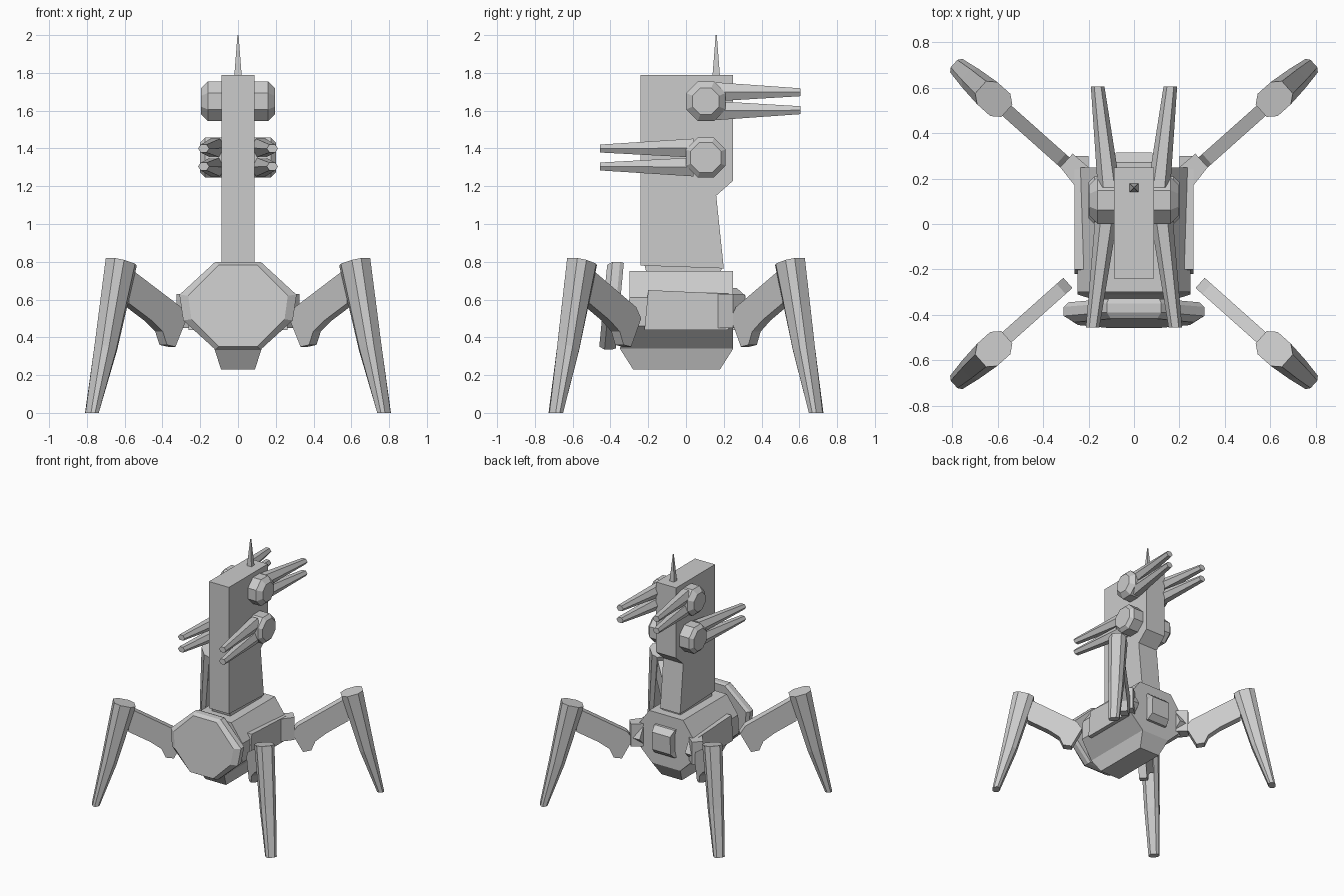
import bpy, bmesh, math
from mathutils import Vector

if "Cube" in bpy.data.objects:
    bpy.data.objects.remove(bpy.data.objects["Cube"])


def loft(name, rings):
    """Skin a list of equal-length point rings and cap both ends."""
    bm = bmesh.new()
    vs = [[bm.verts.new(p) for p in ring] for ring in rings]
    n = len(rings[0])
    for a, b in zip(vs, vs[1:]):
        for i in range(n):
            j = (i + 1) % n
            bm.faces.new((a[i], a[j], b[j], b[i]))
    bm.faces.new(vs[0][::-1])
    bm.faces.new(vs[-1])
    bmesh.ops.recalc_face_normals(bm, faces=bm.faces)
    me = bpy.data.meshes.new(name)
    bm.to_mesh(me)
    bm.free()
    ob = bpy.data.objects.new(name, me)
    bpy.context.collection.objects.link(ob)
    return ob


def side_profile(name, pts, x0, x1):
    """Extrude a (y, z) profile along x."""
    return loft(name, [[(x, y, z) for y, z in pts] for x in (x0, x1)])


def rect(x0, x1, y0, y1, z):
    return [(x0, y0, z), (x1, y0, z), (x1, y1, z), (x0, y1, z)]


def octagon(cy, cz, r):
    a = [math.pi / 8 + i * math.pi / 4 for i in range(8)]
    k = r / math.cos(math.pi / 8)
    return [(cy + k * math.cos(t), cz + k * math.sin(t)) for t in a]


# tower slab, neck and antenna
side_profile("tower", [(-.24, .78), (-.24, 1.79), (.25, 1.79), (.25, 1.23),
                       (.16, 1.15), (.20, .765)], -.088, .088)
loft("neck", [rect(-.08, .08, -.2, .18, .7), rect(-.08, .08, -.22, .19, .785)])
loft("antenna", [rect(-.02, .02, .14, .18, 1.78), rect(-.003, .003, .157, .163, 2)])

# hull: stacked horizontal sections
loft("hull", [rect(-.09, .09, -.28, .18, .23),
              rect(-.125, .125, -.35, .25, .34),
              rect(-.25, .25, -.31, .25, .46),
              rect(-.25, .25, -.30, .25, .61),
              rect(-.15, .15, -.30, .25, .75)])
loft("rear_box", [rect(-.09, .09, .2, .27, .44), rect(-.08, .08, .2, .31, .48),
                  rect(-.08, .08, .2, .315, .62), rect(-.09, .09, .2, .27, .66)])

# tilted front shield
outline = [(-.12, .8), (.12, .8), (.31, .625), (.29, .49), (.12, .335),
           (-.12, .335), (-.29, .49), (-.31, .625)]
loft("front_shield", [
    [(x * s, y + .09 * (z - .57), .568 + (z - .568) * t) for x, z in outline]
    for s, t, y in ((.93, .97, -.35), (1.0, 1, -.37), (1.0, 1, -.41), (.85, .93, -.438))])

for sx, side in ((-1, "left"), (1, "right")):
    # side pods and rear corner brackets
    side_profile(side + "_side_pod", [(-.22, .44), (.22, .44), (.3, .52), (.3, .63),
                                      (.2, .64), (-.2, .65)][:3] +
                 [(.24, .63), (-.2, .65)], sx * .2, sx * .262)
    plan = [(.2, .1), (.23, .13), (.325, .25), (.27, .31), (.2, .25)]
    loft(side + "_rear_bracket",
         [[(sx * x, y, z) for x, y in plan] for z in (.45, .63)])

    # gun pods with paired tapered barrels
    for tag, cz, d, xo in (("upper", 1.65, 1, .165), ("lower", 1.352, -1, .2)):
        pod = [(.05, .105), (xo - .025, .105), (xo, .08)]
        if tag == "upper":
            pod = [(.05, .105), (.16, .105), (.195, .07)]
        loft(f"{side}_{tag}_gun_pod",
             [[(sx * x, y, z) for y, z in octagon(.105, cz, r)] for x, r in pod])
        for dz in (-.05, .05):
            rings = []
            ya, yb = (.16, .605) if d > 0 else (.04, -.455)
            xa, xb = (.11, .16) if d > 0 else (.12, .182)
            for y, xc, hx, hz, zz in ((ya, xa, .05, .05, cz + dz),
                                      (yb, xb, .03, .021, cz + dz * .95)):
                ring = []
                for i in range(6):
                    t = i * math.pi / 3
                    ring.append((sx * (xc + hx * math.cos(t)), y,
                                 zz + hz * math.sin(t) / .866))
                rings.append(ring)
            loft(f"{side}_{tag}_barrel", rings)

    # legs, drawn in a radial plane
    for sy, end in ((-1, "front"), (1, "rear")):
        ang = math.radians(41.7)
        u = Vector((sx * math.cos(ang), sy * math.sin(ang), 0))
        v = Vector((-u.y, u.x, 0))

        def radial(name, pts, scale=1):
            # pts: (radius, height, half width); chamfered across the width
            c = Vector((sum(p[0] for p in pts), 0, sum(p[1] for p in pts))) / len(pts)
            rings = []
            for w, s in ((-1, scale), (-.5, 1), (.5, 1), (1, scale)):
                rings.append([u * (c.x + (r - c.x) * s) + v * (h * w) +
                              Vector((0, 0, c.z + (z - c.z) * s)) for r, z, h in pts])
            return loft(name, rings)

        radial(f"{end}_{side}_upper_leg",
               [(.39, .50, .03), (.47, .35, .03), (.53, .36, .03), (.56, .43, .03),
                (.64, .49, .03), (.80, .58, .03), (.80, .77, .03), (.43, .56, .03)])
        # shin built from horizontal-ish sections with bevelled corners
        rings = []
        for ri, zi, ro, zo, h in ((.75, .78, .905, .82, .066),
                                  (.885, .33, .99, .36, .055),
                                  (1.01, 0, 1.062, 0, .04)):
            ring = []
            for f, w in ((0, -.55), (.25, -1), (.75, -1), (1, -.55),
                         (1, .55), (.75, 1), (.25, 1), (0, .55)):
                ring.append(u * (ri + (ro - ri) * f) + v * (h * w) +
                            Vector((0, 0, zi + (zo - zi) * f)))
            rings.append(ring)
        loft(f"{end}_{side}_lower_leg", rings)
